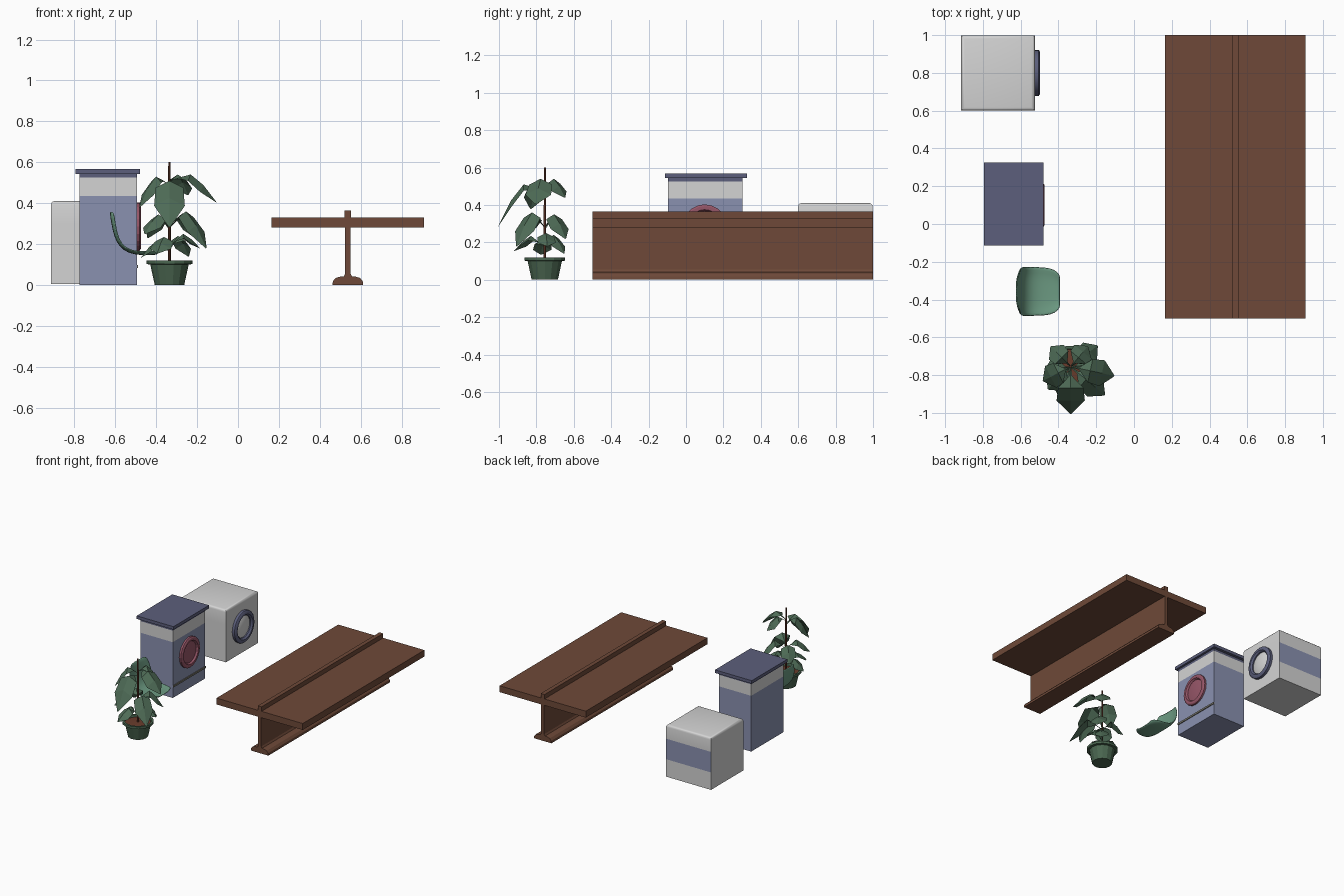
import bpy, bmesh
from math import sin, cos, pi, radians
from mathutils import Vector, Matrix

cube = bpy.data.objects.get("Cube")
if cube:
    bpy.data.objects.remove(cube, do_unlink=True)


def material(name, *rgb):
    lin = [((c / 255 + 0.055) / 1.055) ** 2.4 for c in rgb] + [1]
    m = bpy.data.materials.new(name)
    m.use_nodes = True
    m.diffuse_color = lin
    bsdf = m.node_tree.nodes["Principled BSDF"]
    bsdf.inputs["Base Color"].default_value = lin
    bsdf.inputs["Roughness"].default_value = 0.8
    return m


BLUE = material("soft blue", 138, 145, 176)
NAVY = material("slate navy", 92, 95, 124)
WHITE = material("appliance white", 212, 212, 212)
WOOD = material("brown wood", 110, 73, 56)
PINK = material("dusty pink", 150, 86, 104)
SEAT = material("seat green", 108, 154, 130)
LEAF = material("leaf green", 78, 107, 86)
POT = material("pot green", 74, 102, 80)
SOIL = material("soil brown", 105, 60, 44)
TRIM = material("grey trim", 120, 118, 108)


def finish(name, bm, mats, smooth=None, fix=True):
    if fix:
        bmesh.ops.recalc_face_normals(bm, faces=bm.faces)
    me = bpy.data.meshes.new(name)
    bm.to_mesh(me)
    bm.free()
    for m in mats:
        me.materials.append(m)
    ob = bpy.data.objects.new(name, me)
    bpy.context.collection.objects.link(ob)
    if smooth:
        bpy.ops.object.select_all(action='DESELECT')
        bpy.context.view_layer.objects.active = ob
        ob.select_set(True)
        bpy.ops.object.shade_smooth_by_angle(angle=radians(smooth))
    return ob


def box_mesh(lo, hi):
    bm = bmesh.new()
    bmesh.ops.create_cube(bm, size=1)
    lo, hi = Vector(lo), Vector(hi)
    for v in bm.verts:
        v.co = (lo + hi) / 2 + v.co * (hi - lo)
    return bm


def cut_z(bm, *heights):
    for z in heights:
        bmesh.ops.bisect_plane(bm, geom=bm.verts[:] + bm.edges[:] + bm.faces[:],
                               plane_co=(0, 0, z), plane_no=(0, 0, 1))


def lathe(name, profile, loc, mat, segs=24, sideways=False, smooth=None):
    """Turn (radius, height) points round z, or round x when sideways."""
    bm = bmesh.new()
    vs = [bm.verts.new((r, 0, h)) for r, h in profile]
    edges = [bm.edges.new(p) for p in zip(vs, vs[1:])]
    bmesh.ops.spin(bm, geom=vs + edges, cent=(0, 0, 0), axis=(0, 0, 1),
                   angle=2 * pi, steps=segs)
    bmesh.ops.remove_doubles(bm, verts=bm.verts, dist=1e-4)
    if sideways:
        bm.transform(Matrix.Rotation(pi / 2, 4, 'Y'))
    bm.transform(Matrix.Translation(loc))
    return finish(name, bm, [mat], smooth)


# Folding table: one extruded cross-section, mirrored about its post
half = [(0.075, 0), (0.073, 0.018), (0.06, 0.034), (0.04, 0.04), (0.02, 0.042),
        (0.013, 0.055), (0.013, 0.28), (0.372, 0.28), (0.372, 0.33),
        (0.016, 0.33), (0.016, 0.365)]
outline = half + [(-x, z) for x, z in reversed(half)]
bm = bmesh.new()
face = bm.faces.new([bm.verts.new((0.537 + x, -0.5, z)) for x, z in outline])
ext = bmesh.ops.extrude_face_region(bm, geom=[face])["geom"]
bmesh.ops.translate(bm, vec=(0, 1.5, 0),
                    verts=[v for v in ext if isinstance(v, bmesh.types.BMVert)])
finish("folding_table", bm, [WOOD])

# Tall washer: body with pale control band, lid, trim and door
bm = box_mesh((-0.775, -0.097, 0), (-0.495, 0.303, 0.545))
cut_z(bm, 0.435, 0.525)
for f in bm.faces:
    z = f.calc_center_median().z
    f.material_index = 1 if 0.435 < z < 0.525 else 2 if z > 0.525 else 0
finish("washer_body", bm, [BLUE, WHITE, NAVY])
finish("washer_lid", box_mesh((-0.795, -0.113, 0.543), (-0.478, 0.325, 0.567)), [NAVY])
finish("washer_trim", box_mesh((-0.5, -0.097, 0.083), (-0.489, 0.303, 0.097)), [TRIM])
lathe("washer_door_ring", [(0.118, 0), (0.118, 0.014), (0.108, 0.02), (0.09, 0.02),
                           (0.082, 0.008), (0.082, 0)],
      (-0.495, 0.1, 0.285), PINK, 20, True)
lathe("washer_door_glass", [(0.084, 0.006), (0.06, 0.011), (0, 0.013)],
      (-0.495, 0.1, 0.285), PINK, 20, True, 40)

# Low dryer: rounded top, blue panel on the back side, round door
bm = box_mesh((-0.915, 0.6, 0.004), (-0.525, 0.998, 0.41))
top = [e for e in bm.edges if all(v.co.z > 0.4 for v in e.verts)]
bmesh.ops.bevel(bm, geom=top, offset=0.018, segments=3, profile=0.5, affect='EDGES')
cut_z(bm, 0.14, 0.3)
bm.normal_update()
for f in bm.faces:
    if f.normal.y > 0.9 and 0.14 < f.calc_center_median().z < 0.3:
        f.material_index = 1
finish("dryer_body", bm, [WHITE, BLUE], 40)
lathe("dryer_door_ring", [(0.122, 0), (0.122, 0.02), (0.112, 0.028), (0.095, 0.028),
                          (0.084, 0.016), (0.084, 0)],
      (-0.525, 0.8, 0.21), NAVY, 24, True, 40)
lathe("dryer_door_glass", [(0.086, 0.006), (0.06, 0.015), (0.03, 0.02), (0, 0.021)],
      (-0.525, 0.8, 0.21), WHITE, 24, True, 40)

# Chair shell: sections (x, z, half width) swept from the back to the seat lip
sections = [(-0.624, 0.36, 0.095), (-0.614, 0.3, 0.125), (-0.602, 0.24, 0.131),
            (-0.578, 0.19, 0.131), (-0.535, 0.159, 0.13), (-0.475, 0.15, 0.129),
            (-0.42, 0.151, 0.118), (-0.39, 0.154, 0.085)]
bm = bmesh.new()
rows = []
for i, (x, z, w) in enumerate(sections):
    seat = i / (len(sections) - 1)
    row = []
    for j in range(9):
        t = j / 4 - 1
        curl = 0.016 * t ** 4
        row.append(bm.verts.new((x + curl * (1 - seat), -0.357 + w * t, z + curl * seat)))
    rows.append(row)
for a, b in zip(rows, rows[1:]):
    for j in range(8):
        bm.faces.new((a[j], b[j], b[j + 1], a[j + 1]))
chair = finish("chair_shell", bm, [SEAT], 60)
solid = chair.modifiers.new("thickness", 'SOLIDIFY')
solid.thickness = 0.01
solid.offset = 0
chair.modifiers.new("rounding", 'SUBSURF').levels = 1

# Potted plant: pot, soil and stem
PX, PY = -0.335, -0.755
lathe("plant_pot", [(0, 0), (0.072, 0), (0.094, 0.1), (0.112, 0.102), (0.112, 0.12),
                    (0.096, 0.12), (0.092, 0.1)], (PX, PY, 0), POT, 14)
lathe("plant_soil", [(0.095, 0.104), (0, 0.108)], (PX, PY, 0), SOIL, 14)
lathe("plant_stem", [(0.007, 0.1), (0.006, 0.6), (0, 0.6)], (PX, PY, 0), SOIL, 6)


def leaf(bm, heading, reach, base, peak, tip, width):
    """Folded drooping leaf: midrib with a lower edge on both sides."""
    a = radians(heading)
    out, side = Vector((cos(a), sin(a), 0)), Vector((-sin(a), cos(a), 0))
    stations = [(0, 0.04, base), (0.2, 0.1, (base + peak) / 2), (0.45, 0.9, peak),
                (0.72, 1, peak * 0.62 + tip * 0.38), (1, 0.05, tip)]
    rows = []
    for t, w, z in stations:
        mid = Vector((PX, PY, z)) + out * reach * t
        rows.append([bm.verts.new(mid + side * width * w * s
                                  - Vector((0, 0, abs(s) * width * w * 0.5)))
                     for s in (-1, 0, 1)])
    for p, q in zip(rows, rows[1:]):
        for j in (0, 1):
            bm.faces.new((p[j], q[j], q[j + 1], p[j + 1]))


# Leaves in three tiers: heading, reach, base, peak and tip heights, half width
tiers = {
    "upper_leaves": [(-90, 0.25, 0.47, 0.51, 0.285, 0.075),
                     (-12, 0.235, 0.51, 0.54, 0.405, 0.07),
                     (207, 0.165, 0.49, 0.53, 0.38, 0.065),
                     (50, 0.14, 0.5, 0.54, 0.44, 0.06)],
    "middle_leaves": [(-40, 0.235, 0.28, 0.36, 0.18, 0.065),
                      (38, 0.18, 0.28, 0.35, 0.22, 0.06),
                      (135, 0.15, 0.27, 0.34, 0.23, 0.055),
                      (225, 0.17, 0.28, 0.345, 0.25, 0.06)],
    "lower_leaves": [(188, 0.14, 0.16, 0.215, 0.135, 0.05),
                     (250, 0.175, 0.17, 0.235, 0.155, 0.055),
                     (5, 0.15, 0.18, 0.25, 0.18, 0.05),
                     (48, 0.14, 0.17, 0.24, 0.14, 0.05)]}
for name, leaves in tiers.items():
    bm = bmesh.new()
    for spec in leaves:
        leaf(bm, *spec)
    finish(name, bm, [LEAF], fix=False)
